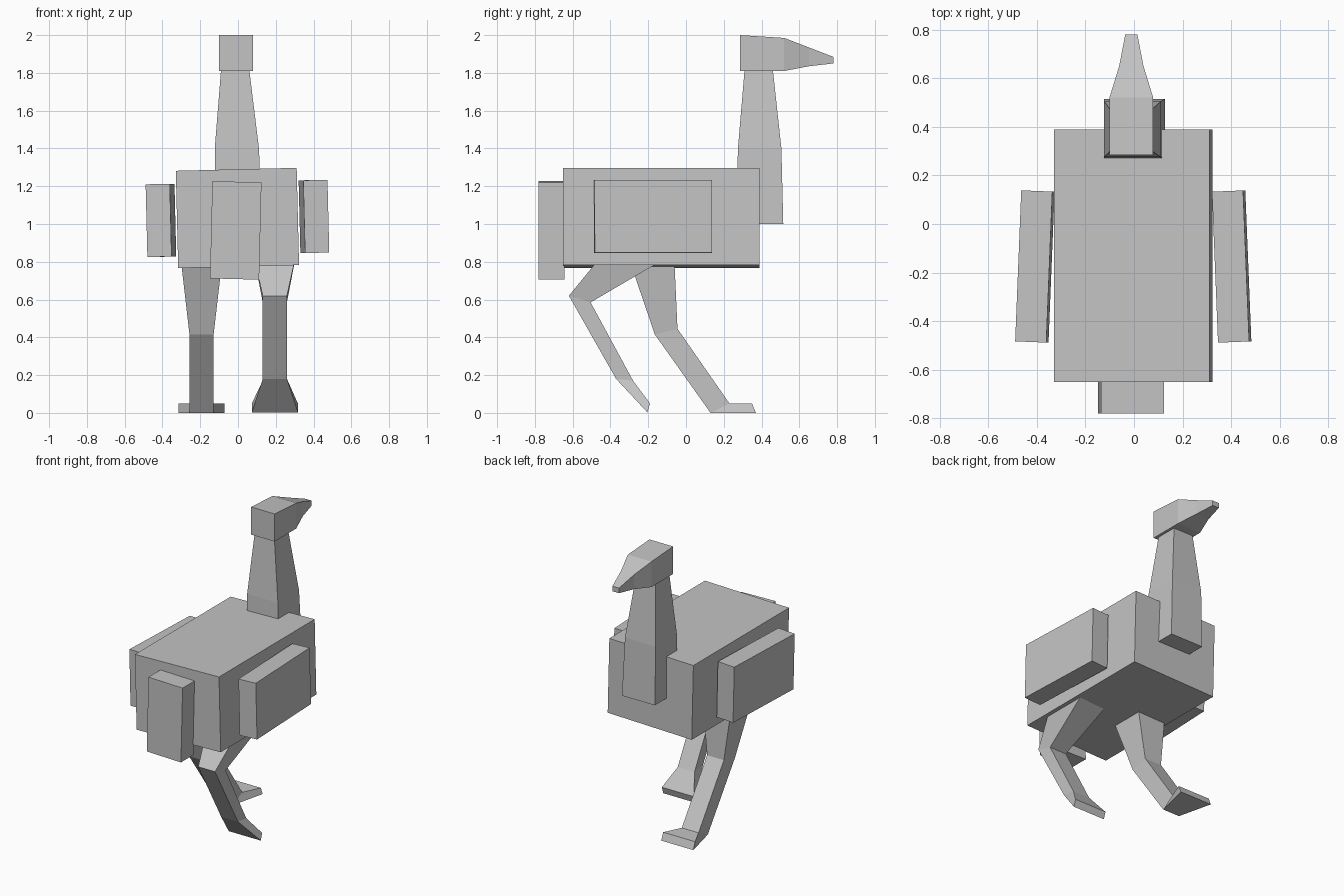
import bpy, bmesh
from math import radians

cube = bpy.data.objects.get("Cube")
if cube:
    bpy.data.objects.remove(cube, do_unlink=True)

grey = bpy.data.materials.new("plain grey")
grey.use_nodes = True
colour = (0.55, 0.55, 0.55, 1)
grey.diffuse_color = colour
grey.node_tree.nodes["Principled BSDF"].inputs["Base Color"].default_value = colour


def finish(name, bm):
    bmesh.ops.recalc_face_normals(bm, faces=bm.faces)
    mesh = bpy.data.meshes.new(name)
    bm.to_mesh(mesh)
    bm.free()
    mesh.materials.append(grey)
    obj = bpy.data.objects.new(name, mesh)
    bpy.context.scene.collection.objects.link(obj)
    return obj


def box(name, centre, size, roll=0, yaw=0):
    bm = bmesh.new()
    bmesh.ops.create_cube(bm, size=1)
    bmesh.ops.scale(bm, vec=size, verts=bm.verts)
    obj = finish(name, bm)
    obj.location = centre
    obj.rotation_euler = (0, radians(roll), radians(yaw))
    return obj


def loft(name, sections):
    """Bridge four-sided sections: (centre x, half width, (y, z), (y, z))."""
    bm = bmesh.new()
    rings = []
    for x, half, a, b in sections:
        corners = [(x - half, *a), (x + half, *a), (x + half, *b), (x - half, *b)]
        rings.append([bm.verts.new(c) for c in corners])
    for low, high in zip(rings, rings[1:]):
        for i in range(4):
            j = (i + 1) % 4
            bm.faces.new((low[i], low[j], high[j], high[i]))
    bm.faces.new(rings[0])
    bm.faces.new(rings[-1])
    return finish(name, bm)


def leg(name, x, joints):
    """Hip, knee, ankle and toe, each a back point and a front point."""
    widths = (0.113, 0.064, 0.064, 0.122)
    loft(name, [(x, w, a, b) for w, (a, b) in zip(widths, joints)])


# Trunk, tail and folded wings, each leaning a little
box("body", (-0.003, -0.13, 1.032), (0.64, 1.04, 0.515), roll=-1.4)
box("tail", (-0.012, -0.712, 0.966), (0.26, 0.136, 0.515), roll=1.4)
box("left_wing", (0.402, -0.175, 1.04), (0.128, 0.622, 0.385), roll=-1.4, yaw=2.3)
box("right_wing", (-0.408, -0.175, 1.019), (0.128, 0.622, 0.385), roll=-1.4, yaw=-2.3)

# Neck tapering upwards
loft("neck", [
    (0.002, 0.125, (0.265, 1.0), (0.515, 1.0)),
    (-0.006, 0.117, (0.275, 1.4), (0.505, 1.4)),
    (-0.015, 0.075, (0.31, 1.815), (0.46, 1.815)),
])

# Head narrowing into the beak
loft("head", [
    (-0.011, 0.09, (0.285, 1.81), (0.285, 2.0)),
    (-0.011, 0.09, (0.52, 1.81), (0.52, 1.985)),
    (-0.011, 0.05, (0.65, 1.835), (0.65, 1.935)),
    (-0.011, 0.025, (0.78, 1.85), (0.78, 1.885)),
])

# Striding legs: one planted forward, one lifted behind
leg("right_leg", -0.193, [
    ((-0.31, 0.84), (-0.063, 0.84)),
    ((-0.165, 0.415), (-0.045, 0.445)),
    ((0.13, 0.0), (0.23, 0.05)),
    ((0.37, 0.0), (0.35, 0.05)),
])
leg("left_leg", 0.195, [
    ((-0.44, 0.84), (-0.07, 0.84)),
    ((-0.62, 0.62), (-0.505, 0.585)),
    ((-0.37, 0.18), (-0.28, 0.17)),
    ((-0.205, 0.003), (-0.19, 0.05)),
])
